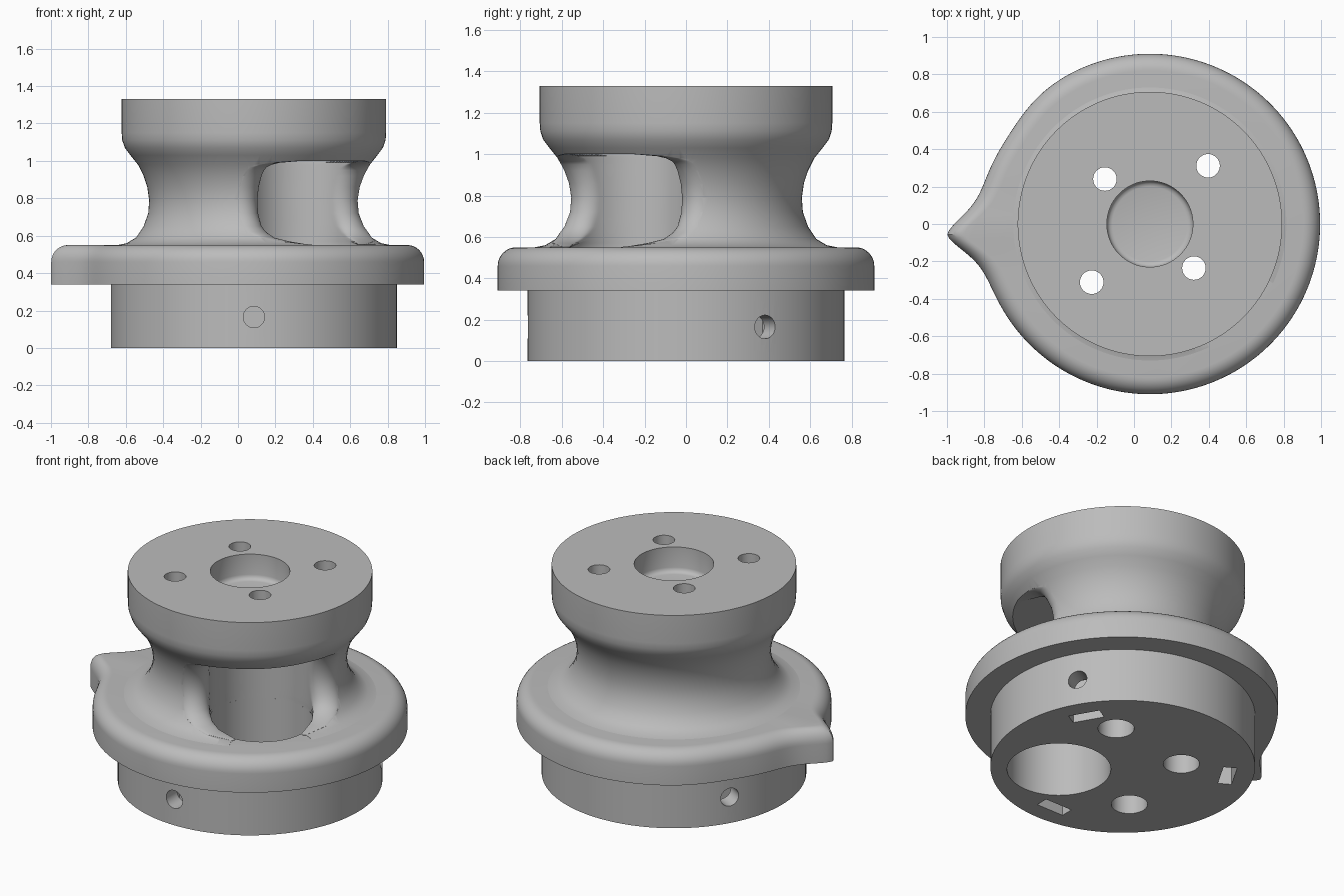
import bpy, bmesh, math
from math import sin, cos, pi, radians, sqrt, atan2, exp
from mathutils import Matrix, Vector

if "Cube" in bpy.data.objects:
    bpy.data.objects.remove(bpy.data.objects["Cube"])

AXIS = Vector((0.085, 0, 0))
BORE_DIST, BORE_R, BORE_AZ = 0.37, 0.3, radians(-45)

grey = bpy.data.materials.new("plain_grey")
grey.use_nodes = True
grey.diffuse_color = (0.5, 0.5, 0.5, 1)
grey.node_tree.nodes["Principled BSDF"].inputs["Base Color"].default_value = (0.5, 0.5, 0.5, 1)


def loft(name, rings, matrix=Matrix()):
    """Closed solid through a stack of rings with equal point counts."""
    bm = bmesh.new()
    loops = [[bm.verts.new(p) for p in ring] for ring in rings]
    n = len(loops[0])
    for a, b in zip(loops, loops[1:]):
        for i in range(n):
            j = (i + 1) % n
            bm.faces.new((a[i], a[j], b[j], b[i]))
    bm.faces.new(loops[0][::-1])
    bm.faces.new(loops[-1])
    bmesh.ops.recalc_face_normals(bm, faces=bm.faces)
    mesh = bpy.data.meshes.new(name)
    bm.to_mesh(mesh)
    bm.free()
    mesh.materials.append(grey)
    ob = bpy.data.objects.new(name, mesh)
    ob.matrix_world = Matrix.Translation(AXIS) @ matrix
    bpy.context.collection.objects.link(ob)
    return ob


def lathe(name, profile, n=128, matrix=Matrix()):
    rings = [[(r * cos(2 * pi * i / n), r * sin(2 * pi * i / n), z) for i in range(n)]
             for r, z in profile]
    return loft(name, rings, matrix)


def polar(r, az, z=0):
    return Matrix.Translation((r * cos(az), r * sin(az), z))


def cut(ob, cutters):
    bpy.ops.object.select_all(action='DESELECT')
    bpy.context.view_layer.objects.active = ob
    ob.select_set(True)
    for c in cutters:
        mod = ob.modifiers.new("cut", 'BOOLEAN')
        mod.operation, mod.solver, mod.object = 'DIFFERENCE', 'EXACT', c
        bpy.ops.object.modifier_apply(modifier=mod.name)
    bpy.ops.object.shade_smooth_by_angle(angle=radians(32))


# Waisted neck and head
NECK = [(.73, .55), (.68, .56), (.63, .59), (.59, .65), (.565, .72), (.56, .79),
        (.57, .86), (.59, .92), (.62, .98), (.66, 1.03), (.69, 1.07), (.704, 1.11),
        (.707, 1.15), (.707, 1.33)]


def neck_radius(z):
    for (r0, z0), (r1, z1) in zip(NECK, NECK[1:]):
        if z <= z1:
            return r0 + (r1 - r0) * max(0, z - z0) / (z1 - z0)


neck = lathe("neck_and_head", NECK)

# Round base
base = lathe("base", [(.765, 0), (.765, .34)])


# Flange with a pointer on one side and a rounded upper rim
def flange_radius(az):
    phi = 180 - math.degrees(az)
    bump = .175 * exp(-(abs(phi + 3) / 7.5) ** 1.5)
    return .91 + bump - .018 * exp(-((phi - 33) / 14) ** 2)


levels = [(0, .34)] + [(.09 * (1 - cos(a)), .46 + .09 * sin(a))
                       for a in (i * pi / 16 for i in range(9))]
angles = [2 * pi * i / 360 for i in range(360)]
flange = loft("pointer_flange", [[((flange_radius(a) - d) * cos(a), (flange_radius(a) - d) * sin(a), z)
                                  for a in angles] for d, z in levels])


# Side pocket: the bore opens through the neck with rounded lips
def pocket_ring(z_pos, z):
    r = min(neck_radius(z), .66)
    t = max(0, min(1, (z - .55) / .1, (1 - z) / .05))
    f = .09 * max(.15, sqrt(1 - (1 - t) ** 2))
    u = (BORE_DIST ** 2 + (r - f) ** 2 - (BORE_R + f) ** 2) / (2 * BORE_DIST)
    v = sqrt((r - f) ** 2 - u * u)
    al, be = atan2(v, u - BORE_DIST), atan2(v, u)
    half = []
    for i in range(33):
        a = pi + (al - pi) * i / 32
        half.append((BORE_DIST + BORE_R * cos(a), BORE_R * sin(a)))
    for i in range(1, 17):
        a = al - pi + (be - al + pi) * i / 16
        half.append((u + f * cos(a), v + f * sin(a)))
    x, y = half[-1]
    half += [(x + .4 * cos(be), y + .4 * sin(be)), (1.2, y + .4 * sin(be))]
    full = half + [(x, -y) for x, y in half[:0:-1]]
    return [(x, y, z_pos) for x, y in full]


heights = [.552, .57, .59, .62, .65, .685, .72, .79, .86, .92, .95, .965, .98, .99, 1.0]
pocket = loft("pocket_cutter", [pocket_ring(.5, .552)] + [pocket_ring(z, z) for z in heights],
              Matrix.Rotation(BORE_AZ, 4, 'Z'))
bore = lathe("bore_cutter", [(BORE_R, -.1), (BORE_R, .7)], 64, polar(BORE_DIST, BORE_AZ))

# Centre recess with a rounded floor edge
recess = lathe("recess_cutter", [(.2, 1.17), (.215, 1.174), (.226, 1.185), (.23, 1.2), (.23, 1.5)], 64)

# Screw holes, wider from below
holes = [lathe("screw_hole_cutter", [(.105, -.1), (.105, 1), (.063, 1), (.063, 1.5)], 32,
               polar(d, radians(az))) for d, az in ((.44, 45), (.34, 135), (.44, 225))]
top_hole = lathe("top_hole_cutter", [(.063, .9), (.063, 1.5)], 32, polar(.333, BORE_AZ))

# Radial set-screw holes ending in nut slots under the base
slots = []
for az in (30, 150, 270):
    spin = Matrix.Rotation(radians(az), 4, 'Z')
    box = [(-.04, -.095), (.04, -.095), (.04, .095), (-.04, .095)]
    slots.append(loft("nut_slot_cutter", [[(x, y, z) for x, y in box] for z in (-.1, .27)],
                      spin @ Matrix.Translation((.615, 0, 0))))
    slots.append(lathe("set_screw_cutter", [(.057, .6), (.057, .9)], 32,
                       spin @ Matrix.Translation((0, 0, .165)) @ Matrix.Rotation(pi / 2, 4, 'Y')))

bpy.context.view_layer.update()
cut(neck, [pocket, recess, top_hole] + holes)
cut(flange, [bore] + holes)
cut(base, [bore] + holes + slots)

# Remove the cutters
for c in [pocket, bore, recess, top_hole] + holes + slots:
    bpy.data.objects.remove(c)
